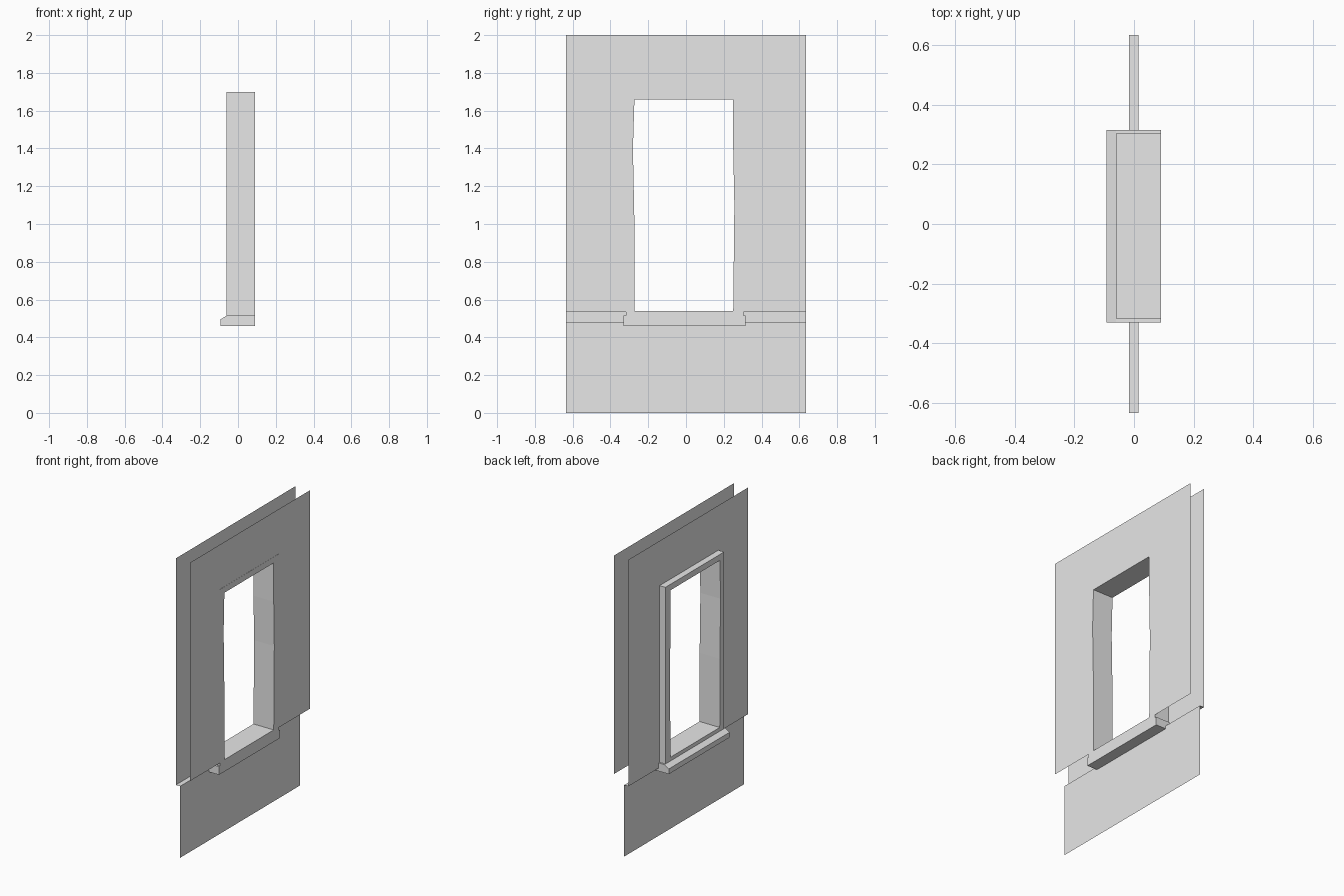
import bpy
import bmesh

cube = bpy.data.objects.get("Cube")
if cube:
    bpy.data.objects.remove(cube, do_unlink=True)

grey = bpy.data.materials.new("plain_grey")
grey.use_nodes = True
colour = (0.8, 0.8, 0.8, 1)
grey.diffuse_color = colour
grey.node_tree.nodes["Principled BSDF"].inputs["Base Color"].default_value = colour


def finish(name, bm, solid=True):
    if solid:
        bmesh.ops.recalc_face_normals(bm, faces=bm.faces)
    mesh = bpy.data.meshes.new(name)
    bm.to_mesh(mesh)
    bm.free()
    mesh.materials.append(grey)
    obj = bpy.data.objects.new(name, mesh)
    bpy.context.collection.objects.link(obj)
    return obj


def sheet(name, x, outline):
    """Flat single-face panel in the plane of the wall."""
    bm = bmesh.new()
    bm.faces.new([bm.verts.new((x, y, z)) for y, z in outline])
    return finish(name, bm, solid=False)


# Shared sizes
HALF, TOP = 0.635, 2.0
LEFT, RIGHT, HEAD = -0.318, 0.304, 1.70
INNER, OUTER, BASE = -0.017, 0.015, 0.48
FLUSH, PROUD = 0.09, -0.06
SILL_TOP, SILL_BOTTOM = 0.515, 0.46


# Two wall skins, each wrapping over the opening
def wall_skin(name, x, bottom):
    return sheet(name, x, [
        (-HALF, bottom), (LEFT, bottom), (LEFT, HEAD), (RIGHT, HEAD),
        (RIGHT, bottom), (HALF, bottom), (HALF, TOP), (-HALF, TOP)])


wall_skin("wall_skin_right", INNER, BASE)
wall_skin("wall_skin_left", FLUSH - 0.001, 0.535)

# Lower wall, notched under the sill
sheet("lower_wall", OUTER, [
    (-HALF, 0), (HALF, 0), (HALF, BASE), (RIGHT, BASE), (RIGHT, SILL_BOTTOM),
    (LEFT, SILL_BOTTOM), (LEFT, BASE), (-HALF, BASE)])

# Narrow ledges joining the lower wall to the skin above
for label, y0, y1 in (("front", -HALF, LEFT), ("back", RIGHT, HALF)):
    bm = bmesh.new()
    bm.faces.new([bm.verts.new((x, y, BASE)) for x, y in
                  ((INNER, y0), (OUTER, y0), (OUTER, y1), (INNER, y1))])
    finish("wall_ledge_" + label, bm, solid=False)

# Window frame, with slightly uneven reveals
outer = [(LEFT, SILL_TOP), (RIGHT, SILL_TOP), (RIGHT, 1.1), (RIGHT, 1.4),
         (RIGHT, HEAD), (LEFT, HEAD), (LEFT, 1.4), (LEFT, 1.0)]
inner = [(-0.272, 0.54), (0.25, 0.54), (0.256, 1.1), (0.25, 1.4),
         (0.25, 1.66), (-0.273, 1.66), (-0.281, 1.4), (-0.273, 1.0)]
bm = bmesh.new()
loops = [[bm.verts.new((x, y, z)) for y, z in loop]
         for loop, x in ((outer, FLUSH), (inner, FLUSH),
                         (inner, PROUD), (outer, PROUD))]
for k in range(4):
    a, b = loops[k], loops[(k + 1) % 4]
    for i in range(len(a)):
        j = (i + 1) % len(a)
        bm.faces.new((a[i], a[j], b[j], b[i]))
finish("window_frame", bm)

# Sill with a sloped projecting lip
section = [(FLUSH, SILL_BOTTOM), (-0.093, SILL_BOTTOM), (-0.093, 0.495),
           (PROUD, SILL_TOP), (FLUSH, SILL_TOP)]
bm = bmesh.new()
ends = [[bm.verts.new((x, y, z)) for x, z in section] for y in (-0.33, 0.315)]
for end in ends:
    bm.faces.new(end)
for i in range(len(section)):
    j = (i + 1) % len(section)
    bm.faces.new((ends[0][i], ends[0][j], ends[1][j], ends[1][i]))
finish("window_sill", bm)
